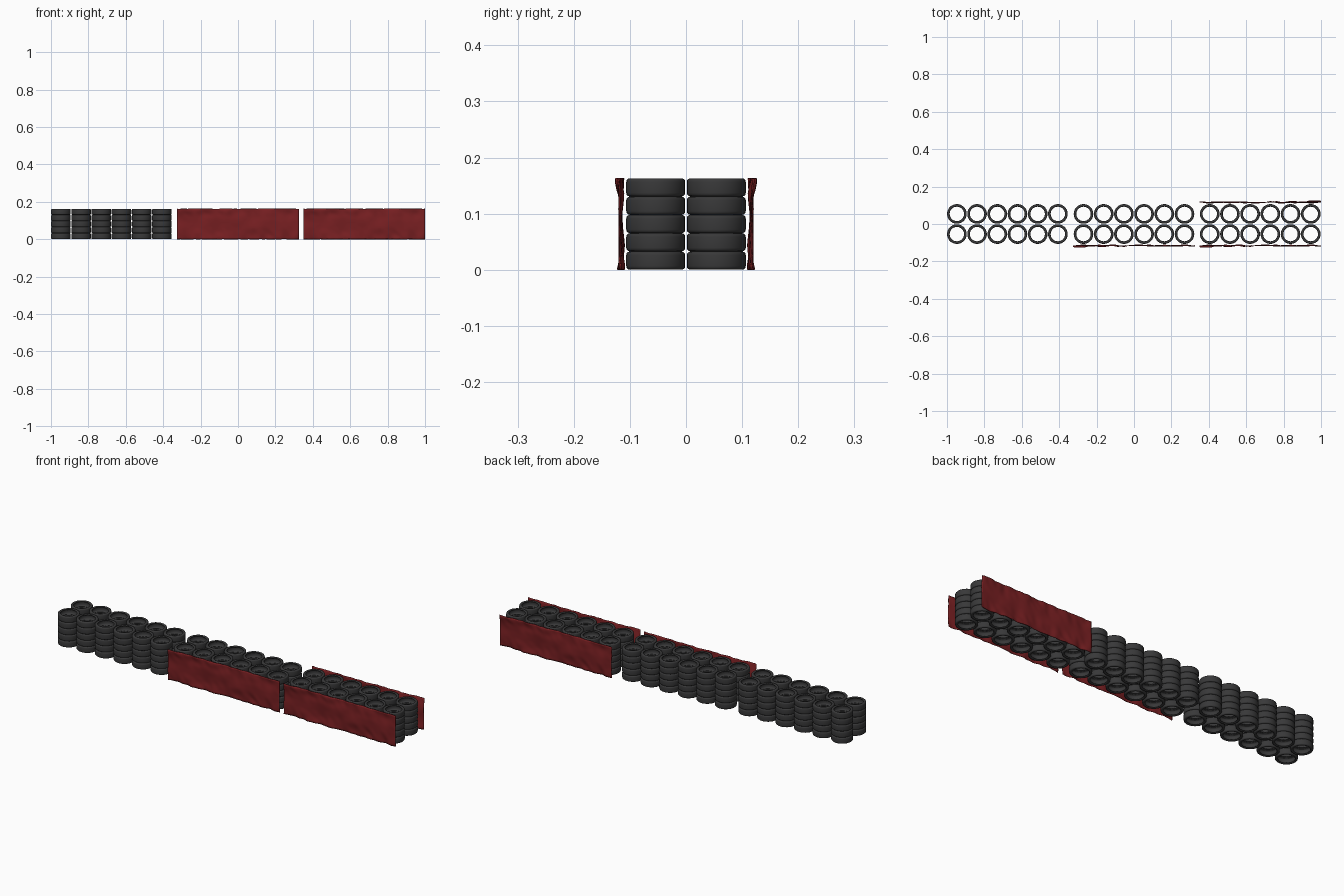
import bpy, bmesh, math
from mathutils import Vector, noise

cube = bpy.data.objects.get("Cube")
if cube:
    bpy.data.objects.remove(cube, do_unlink=True)

STACK_HEIGHT = 0.163
TYRES_HIGH = 5
TYRE_H = STACK_HEIGHT / TYRES_HIGH
PITCH = 0.108
GROUP_X = {"right": -0.677, "middle": 0.0, "left": 0.675}


def material(name, color, roughness):
    m = bpy.data.materials.new(name)
    m.use_nodes = True
    m.diffuse_color = color
    shader = m.node_tree.nodes["Principled BSDF"]
    shader.inputs["Base Color"].default_value = color
    shader.inputs["Roughness"].default_value = roughness
    return m


rubber = material("dark_rubber", (0.04, 0.04, 0.041, 1), 0.8)
red = material("red_sheet", (0.19, 0.014, 0.016, 1), 0.7)


def finish(bm, name, mat):
    mesh = bpy.data.meshes.new(name)
    bmesh.ops.recalc_face_normals(bm, faces=bm.faces[:])
    for f in bm.faces:
        f.smooth = True
    bm.to_mesh(mesh)
    bm.free()
    mesh.materials.append(mat)
    return mesh


def place(name, mesh, location):
    obj = bpy.data.objects.new(name, mesh)
    obj.location = location
    bpy.context.collection.objects.link(obj)
    return obj


# Tyre: closed hollow section (radius, height fraction), swept round the axis
def tyre_mesh(segments=28):
    half = [(0.0525, 0.30), (0.0518, 0.40), (0.0495, 0.47), (0.0460, 0.50),
            (0.0415, 0.47), (0.0385, 0.41), (0.0390, 0.36), (0.0445, 0.38),
            (0.0480, 0.25)]
    section = half + [(r, -z) for r, z in reversed(half)]
    bm = bmesh.new()
    rings = []
    for i in range(segments):
        a = math.tau * i / segments
        rings.append([bm.verts.new((r * math.cos(a), r * math.sin(a),
                                    (z + 0.5) * TYRE_H)) for r, z in section])
    n = len(section)
    for i in range(segments):
        here, after = rings[i], rings[(i + 1) % segments]
        for j in range(n):
            k = (j + 1) % n
            bm.faces.new((here[j], after[j], after[k], here[k]))
    return finish(bm, "tyre", rubber)


# Crumpled sheet: flat in the middle, rumpled towards the long edges
def sheet_mesh(length=0.65, nx=72, nz=18):
    bm = bmesh.new()
    grid = []
    for i in range(nx + 1):
        column = []
        for j in range(nz + 1):
            x = (i / nx - 0.5) * length
            z = j / nz * STACK_HEIGHT
            edge = abs(2 * j / nz - 1)
            fold = noise.noise(Vector((x * 13, 2.7, z * 16)))
            crease = noise.noise(Vector((x * 32 + z * 14, 7.3, z * 26)))
            y = 0.010 * fold * (0.5 + 0.5 * edge) + 0.006 * crease * edge
            y = max(-0.010, min(0.008, y))
            column.append(bm.verts.new((x, y, z)))
        grid.append(column)
    for a, b in zip(grid, grid[1:]):
        for j in range(nz):
            bm.faces.new((a[j], b[j], b[j + 1], a[j + 1]))
    return finish(bm, "sheet", red)


# Three groups of stacked tyres
tyre = tyre_mesh()
for side, x in GROUP_X.items():
    stack = place(f"{side}_tyre_stacks", tyre, (x - 2.5 * PITCH, -0.054, 0))
    for label, count, step in (("along", 6, (PITCH, 0, 0)),
                               ("across", 2, (0, PITCH, 0)),
                               ("up", TYRES_HIGH, (0, 0, TYRE_H))):
        arr = stack.modifiers.new(label, "ARRAY")
        arr.use_relative_offset = False
        arr.use_constant_offset = True
        arr.constant_offset_displace = step
        arr.count = count

# Red sheets: two along the front, one behind
sheet = sheet_mesh()
for name, x, y, turn in (("front_middle_sheet", GROUP_X["middle"], -0.116, 0),
                         ("front_left_sheet", GROUP_X["left"], -0.116, 0),
                         ("back_left_sheet", GROUP_X["left"], 0.116, math.pi)):
    panel = place(name, sheet, (x, y, 0))
    panel.rotation_euler.z = turn
    solid = panel.modifiers.new("thickness", "SOLIDIFY")
    solid.thickness = 0.002
    solid.offset = 0
